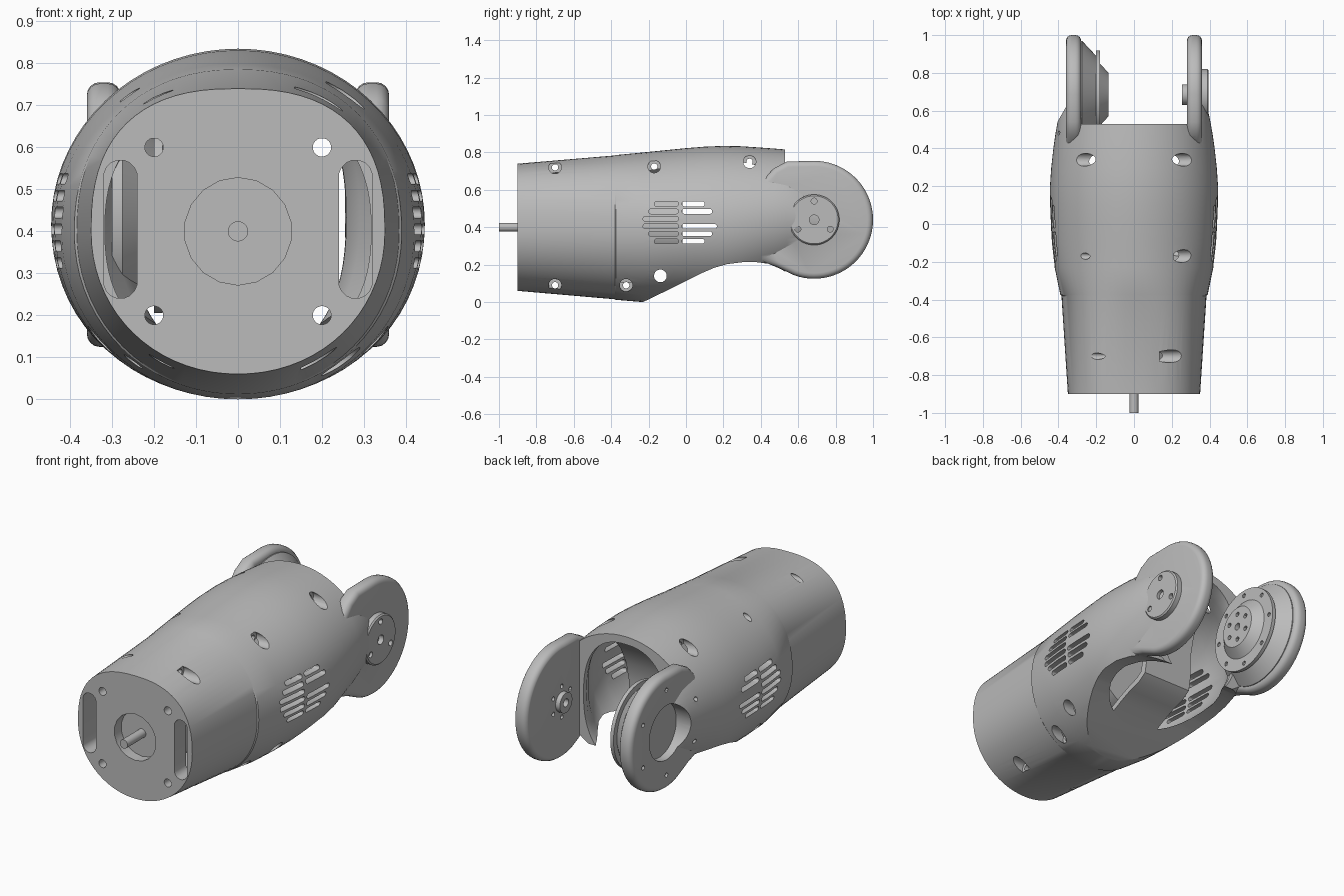
import bpy, bmesh, math

cube = bpy.data.objects.get("Cube")
if cube:
    bpy.data.objects.remove(cube)

grey = bpy.data.materials.new("plain grey")
grey.use_nodes = True
grey.diffuse_color = (0.5, 0.5, 0.5, 1)
grey.node_tree.nodes["Principled BSDF"].inputs["Base Color"].default_value = (0.5, 0.5, 0.5, 1)

PIVOT = (0.685, 0.44)   # y, z of the joint axis


def circle(u, v, r, n=32):
    angles = [2 * math.pi * (i + 0.5) / n for i in range(n)]
    return [(u + r * math.cos(a), v + r * math.sin(a)) for a in angles]


def stadium(u0, u1, v, r):
    return [((u1 - r if u > 0 else u0 + r) + u, v + w) for u, w in circle(0, 0, r, 16)]


def prism(axis, a, b, pts):
    if axis == "x":
        return [[(t, u, v) for u, v in pts] for t in (a, b)]
    return [[(u, t, v) for u, v in pts] for t in (a, b)]


def lathe(profile, n=64):
    return [[(x, y, z) for y, z in circle(*PIVOT, r, n)] for x, r in profile]


def loft(rows, low_power, n=72):
    # rounded sections along y: (y, half width, bottom, top, squareness of the upper half)
    rings = []
    for y, w, low, top, top_power in rows:
        ring = []
        for i in range(n):
            a = 2 * math.pi * i / n
            c, s = math.cos(a), math.sin(a)
            p = 2 / (top_power if s > 0 else low_power)
            x = math.copysign(abs(c) ** p, c) * w
            z = math.copysign(abs(s) ** p, s) * (top - low) / 2
            ring.append((x, y, (top + low) / 2 + z))
        rings.append(ring)
    return rings


def build(name, *solids):
    bm = bmesh.new()
    for rings in solids:
        loops = [[bm.verts.new(p) for p in ring] for ring in rings]
        for a, b in zip(loops, loops[1:]):
            for i in range(len(a)):
                j = (i + 1) % len(a)
                bm.faces.new((a[i], a[j], b[j], b[i]))
        bm.faces.new(loops[0])
        bm.faces.new(loops[-1])
    bmesh.ops.recalc_face_normals(bm, faces=bm.faces)
    mesh = bpy.data.meshes.new(name)
    bm.to_mesh(mesh)
    bm.free()
    mesh.materials.append(grey)
    obj = bpy.data.objects.new(name, mesh)
    bpy.context.collection.objects.link(obj)
    return obj


def activate(obj):
    bpy.ops.object.select_all(action="DESELECT")
    bpy.context.view_layer.objects.active = obj
    obj.select_set(True)


def combine(obj, operation, *solids, bevel=0):
    tool = build("helper", *solids)
    tool.hide_render = True
    if bevel:
        mod = tool.modifiers.new("round", "BEVEL")
        mod.width, mod.segments = bevel, 4
        mod.limit_method, mod.angle_limit = "ANGLE", math.radians(60)
    mod = obj.modifiers.new("cut", "BOOLEAN")
    mod.operation, mod.solver, mod.object = operation, "EXACT", tool
    activate(obj)
    bpy.ops.object.modifier_apply(modifier=mod.name)
    bpy.data.objects.remove(tool)


def bolt_ring(x0, x1, radius, count, r, start=90):
    holes = []
    for i in range(count):
        a = math.radians(start + 360 * i / count)
        y, z = PIVOT[0] + radius * math.cos(a), PIVOT[1] + radius * math.sin(a)
        holes.append(prism("x", x0, x1, circle(y, z, r, 12)))
    return holes


def smooth(obj):
    activate(obj)
    bpy.ops.object.shade_smooth_by_angle(angle=math.radians(30))


# Housing: tapered tube with a faint step, swelling toward the fork
housing = build("housing", loft([
    (-0.9, 0.35, 0.06, 0.74, 2.5), (-0.38, 0.384, 0.015, 0.784, 2.25), (-0.375, 0.39, 0.012, 0.786, 2.2),
    (-0.23, 0.42, 0, 0.80, 2.05), (-0.1, 0.435, 0, 0.813, 2), (0, 0.44, 0, 0.823, 2),
    (0.1, 0.444, 0, 0.831, 2), (0.2, 0.445, 0, 0.835, 2), (0.3, 0.438, 0.02, 0.833, 2),
    (0.4, 0.427, 0.06, 0.826, 2), (0.47, 0.417, 0.08, 0.821, 2), (0.54, 0.405, 0.11, 0.815, 2),
    (0.62, 0.388, 0.15, 0.77, 2), (0.7, 0.37, 0.2, 0.68, 2), (0.8, 0.345, 0.28, 0.6, 2)], 2.05))

# Fork arms: round-ended slabs whose roots ramp out of the housing
outline = [(PIVOT[0] + 0.315 * math.cos(math.radians(a)), PIVOT[1] + 0.315 * math.sin(math.radians(a)))
           for a in range(-110, 96, 5)]
outline += [(0.54, 0.752), (0.47, 0.715), (0.4, 0.64), (0.3, 0.5), (0.3, 0.3), (0.38, 0.225), (0.48, 0.19)]
for x0, x1 in ((0.28, 0.36), (-0.36, -0.28)):
    combine(housing, "UNION", prism("x", x0, x1, outline), bevel=0.03)

# Curved relief under the fork, hollow inside and gap between the arms
relief = [(-0.235, -0.1), (-0.23, 0), (-0.1, 0.063), (0, 0.113), (0.08, 0.153), (0.15, 0.183),
          (0.22, 0.203), (0.3, 0.213), (0.38, 0.213), (0.44, 0.205), (0.5, 0.18), (0.58, 0.135), (0.7, -0.1)]
combine(housing, "DIFFERENCE", prism("x", -0.6, 0.6, relief))
combine(housing, "DIFFERENCE", loft([
    (-0.8, 0.31, 0.11, 0.70, 2.4), (-0.38, 0.34, 0.07, 0.74, 2.25), (-0.2, 0.375, 0.08, 0.755, 2.1),
    (0, 0.395, 0.105, 0.78, 2.1), (0.15, 0.4, 0.11, 0.793, 2.1), (0.28, 0.385, 0.11, 0.79, 2.2),
    (0.36, 0.35, 0.11, 0.785, 2.2), (0.44, 0.29, 0.1, 0.78, 2.3), (0.5, 0.258, 0.09, 0.775, 2.4),
    (0.58, 0.255, 0.09, 0.77, 2.4)], 2.4))
combine(housing, "DIFFERENCE",
        prism("y", 0.53, 1.2, [(-0.279, -0.2), (0.281, -0.2), (0.281, 1.2), (-0.279, 1.2)]))

# Side vents: two columns of slots through both walls
vents = []
for i, (near, far) in enumerate([(-0.17, 0.1), (-0.2, 0.14), (-0.23, 0), (-0.23, 0.165), (-0.2, 0.14), (-0.17, 0.1)]):
    z = 0.525 - 0.04 * i
    for x0, x1 in ((-0.6, -0.3), (0.3, 0.6)):
        vents.append(prism("x", x0, x1, stadium(near, -0.04, z, 0.013)))
        if far:
            vents.append(prism("x", x0, x1, stadium(-0.022, far, z, 0.013)))
combine(housing, "DIFFERENCE", *vents)

# Cross bolts: thin through holes, with wide counterbores
bolts = [(-0.7, 0.72, 0.135), (-0.7, 0.09, 0.15), (-0.17, 0.725, 0.21),
         (-0.32, 0.09, 0.19), (-0.137, 0.14, 0.15), (0.34, 0.75, 0.2)]
combine(housing, "DIFFERENCE", *[prism("x", -0.6, 0.6, circle(y, z, 0.017, 16)) for y, z, x in bolts])
bores = [prism("x", x, 0.6, circle(y, z, 0.034, 24)) for y, z, x in bolts]
bores += [prism("x", -0.6, -x, circle(y, z, 0.034, 24)) for y, z, x in bolts[-2:]]
combine(housing, "DIFFERENCE", *bores)

# End face: shaft recess, four bolt holes and two tall slots
face_cuts = [prism("y", -1, -0.84, circle(0, 0.4, 0.128, 18))]
for side in (-1, 1):
    for z in (0.2, 0.6):
        face_cuts.append(prism("y", -1, -0.7, circle(0.2 * side, z, 0.022, 20)))
    tall = [(x, z) for z, x in stadium(0.24, 0.57, 0.28 * side, 0.04)]
    face_cuts.append(prism("y", -1, -0.7, tall))
combine(housing, "DIFFERENCE", *face_cuts)

# Arm details: outer recess and screw holes on one arm, small screw ring on the other
combine(housing, "DIFFERENCE", prism("x", -0.5, -0.315, circle(*PIVOT, 0.15, 48)),
        *bolt_ring(-0.5, -0.335, 0.235, 6, 0.012), *bolt_ring(0.2, 0.3, 0.085, 6, 0.012))
smooth(housing)

# Central web: carries the underside up to the hood as a concave back wall
web = [(-0.08, 0.076), (0, 0.115), (0.08, 0.155), (0.15, 0.185), (0.22, 0.206), (0.27, 0.24), (0.285, 0.32),
       (0.285, 0.44), (0.31, 0.55), (0.36, 0.65), (0.43, 0.73), (0.525, 0.79),
       (0.45, 0.79), (0.38, 0.73), (0.32, 0.65), (0.275, 0.55), (0.25, 0.44), (0.25, 0.32),
       (0.235, 0.26), (0.2, 0.235), (0.14, 0.215), (0.07, 0.185), (-0.01, 0.145), (-0.08, 0.11)]
smooth(build("central_web", prism("x", -0.15, 0.15, web)))

# Drive unit and shaft
smooth(build("motor", prism("y", -0.81, -0.02, circle(0, 0.4, 0.2, 48))))
smooth(build("shaft", prism("y", -1, -0.8, circle(0, 0.4, 0.024, 24))))

# Bearing flange on the right arm
flange = build("bearing_flange", lathe([
    (-0.3, 0.285), (-0.275, 0.285), (-0.2, 0.205), (-0.2, 0.235), (-0.18, 0.235),
    (-0.18, 0.165), (-0.135, 0.115)]))
combine(flange, "DIFFERENCE", *bolt_ring(-0.19, -0.1, 0.205, 8, 0.012),
        *bolt_ring(-0.16, -0.1, 0.075, 6, 0.013), prism("x", -0.16, -0.1, circle(*PIVOT, 0.02, 16)))
smooth(flange)

# Pivot disc outside the left arm, and its inner hub
disc = build("pivot_disc", lathe([(0.33, 0.135), (0.388, 0.135), (0.395, 0.128)]))
combine(disc, "DIFFERENCE", *bolt_ring(0.36, 0.5, 0.1, 3, 0.016),
        prism("x", 0.36, 0.5, circle(*PIVOT, 0.026, 20)))
smooth(disc)
hub = build("inner_hub", lathe([(0.255, 0.055), (0.3, 0.055)], 32))
combine(hub, "DIFFERENCE", prism("x", 0.2, 0.285, circle(*PIVOT, 0.022, 16)))
smooth(hub)
